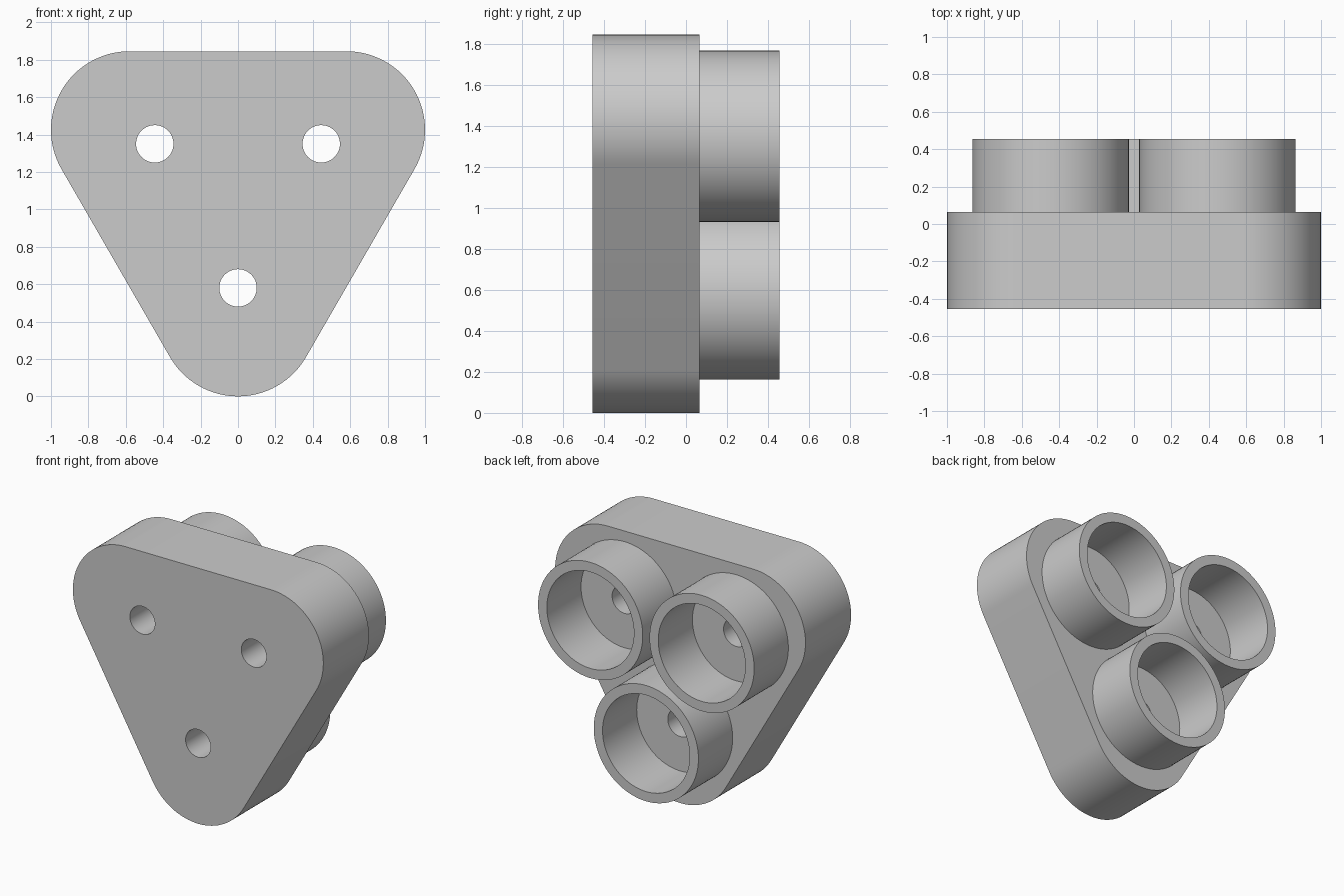
import bpy, bmesh
from math import cos, sin, pi, radians

cube = bpy.data.objects.get("Cube")
if cube:
    bpy.data.objects.remove(cube, do_unlink=True)

grey = bpy.data.materials.new("plain_grey")
grey.use_nodes = True
grey.diffuse_color = (0.6, 0.6, 0.6, 1)
grey.node_tree.nodes["Principled BSDF"].inputs["Base Color"].default_value = (0.6, 0.6, 0.6, 1)


def arc(cx, cz, r, start=0, sweep=360, steps=96):
    """Points along an arc; a full circle leaves out the repeated end point."""
    count = steps if sweep == 360 else steps + 1
    angles = [radians(start + sweep * i / steps) for i in range(count)]
    return [(cx + r * cos(a), cz + r * sin(a)) for a in angles]


def slab(name, loops, y_front, y_back):
    """Extrude an outline with holes along y."""
    curve = bpy.data.curves.new(name, 'CURVE')
    curve.dimensions = '2D'
    curve.fill_mode = 'BOTH'
    curve.extrude = (y_back - y_front) / 2
    for loop in loops:
        spline = curve.splines.new('POLY')
        spline.points.add(len(loop) - 1)
        for point, (x, z) in zip(spline.points, loop):
            point.co = (x, z, 0, 1)
        spline.use_cyclic_u = True
    obj = bpy.data.objects.new(name, curve)
    bpy.context.collection.objects.link(obj)
    obj.location.y = (y_front + y_back) / 2
    obj.rotation_euler.x = pi / 2
    bpy.ops.object.select_all(action='DESELECT')
    obj.select_set(True)
    bpy.context.view_layer.objects.active = obj
    bpy.ops.object.convert(target='MESH')
    obj = bpy.context.object
    # Weld caps to walls
    bm = bmesh.new()
    bm.from_mesh(obj.data)
    bmesh.ops.remove_doubles(bm, verts=bm.verts, dist=0.0001)
    bmesh.ops.recalc_face_normals(bm, faces=bm.faces)
    bm.to_mesh(obj.data)
    bm.free()
    obj.data.materials.clear()
    obj.data.materials.append(grey)
    bpy.ops.object.shade_smooth_by_angle(angle=radians(30))
    return obj


FRONT, MIDDLE, BACK = -0.455, 0.065, 0.455
sockets = {"left": (0.445, 1.35), "right": (-0.445, 1.35), "bottom": (0, 0.58)}

# Rounded triangular plate with three through holes
corners = [(0.58, 1.425, -30), (-0.58, 1.425, 90), (0, 0.42, 210)]
outline = [p for x, z, start in corners for p in arc(x, z, 0.42, start, 120, 32)]
holes = [arc(x, z, 0.1, steps=48) for x, z in sockets.values()]
slab("triangular_plate", [outline] + holes, FRONT, MIDDLE)

# Open tubes on the back, one around each hole
for side, (x, z) in sockets.items():
    slab(side + "_tube", [arc(x, z, 0.418), arc(x, z, 0.348)], MIDDLE, BACK)
